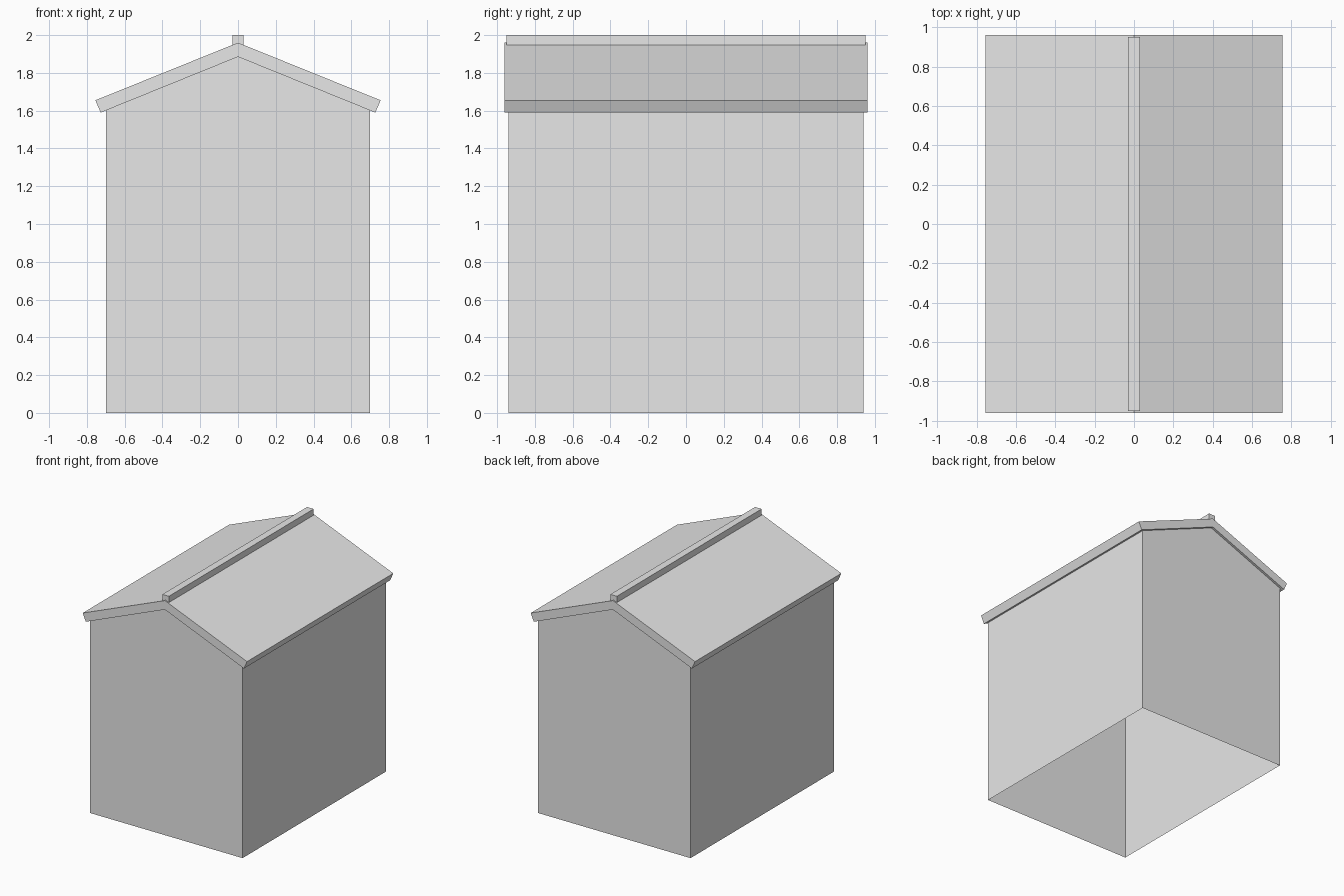
import bpy

cube = bpy.data.objects.get("Cube")
if cube:
    bpy.data.objects.remove(cube, do_unlink=True)

grey = bpy.data.materials.new("light grey")
grey.use_nodes = True
colour = (0.8, 0.8, 0.8, 1)
grey.diffuse_color = colour
for node in grey.node_tree.nodes:
    if node.type == 'BSDF_PRINCIPLED':
        node.inputs["Base Color"].default_value = colour


def extrude_profile(name, half, depth, closed=True):
    """Mirror an x >= 0 profile and extrude it along y; faces point outward.

    half runs counter-clockwise from the bottom centre or edge to the ridge.
    """
    left = [(-x, z) for x, z in reversed(half) if x > 0]
    outline = half + left
    n = len(outline)
    verts = [(x, y, z) for y in (-depth, depth) for x, z in outline]
    faces = [(i, n + i, n + (i + 1) % n, (i + 1) % n) for i in range(n)]
    return add_mesh(name, verts, faces, n, closed)


def add_mesh(name, verts, faces, n, closed):
    # An open shell leaves out the floor, which is the last side
    sides = faces if closed else faces[:-1]
    ends = [tuple(range(n)), tuple(reversed(range(n, 2 * n)))]
    mesh = bpy.data.meshes.new(name)
    mesh.from_pydata(verts, [], [tuple(reversed(f)) for f in sides] + ends)
    mesh.materials.append(grey)
    obj = bpy.data.objects.new(name, mesh)
    bpy.context.collection.objects.link(obj)
    return obj


# Walls with gables, open underneath
extrude_profile("walls", [(0.7, 0), (0.7, 1.602), (0, 1.885)], 0.94, closed=False)

# Pitched roof slab: underside peak, eaves, ridge
half_roof = [(0.727, 1.59), (0.755, 1.655), (0, 1.96)]
roof_outline_left = [(-x, z) for x, z in reversed(half_roof) if x > 0]
outline = half_roof + roof_outline_left + [(0, 1.885)]
count = len(outline)
roof_depth = 0.96
roof_verts = [(x, y, z) for y in (-roof_depth, roof_depth) for x, z in outline]
roof_faces = [(i, count + i, count + (i + 1) % count, (i + 1) % count) for i in range(count)]
add_mesh("roof", roof_verts, roof_faces, count, True)

# Ridge cap
extrude_profile("ridge_cap", [(0.03, 1.945), (0.03, 2.0)], 0.95)
